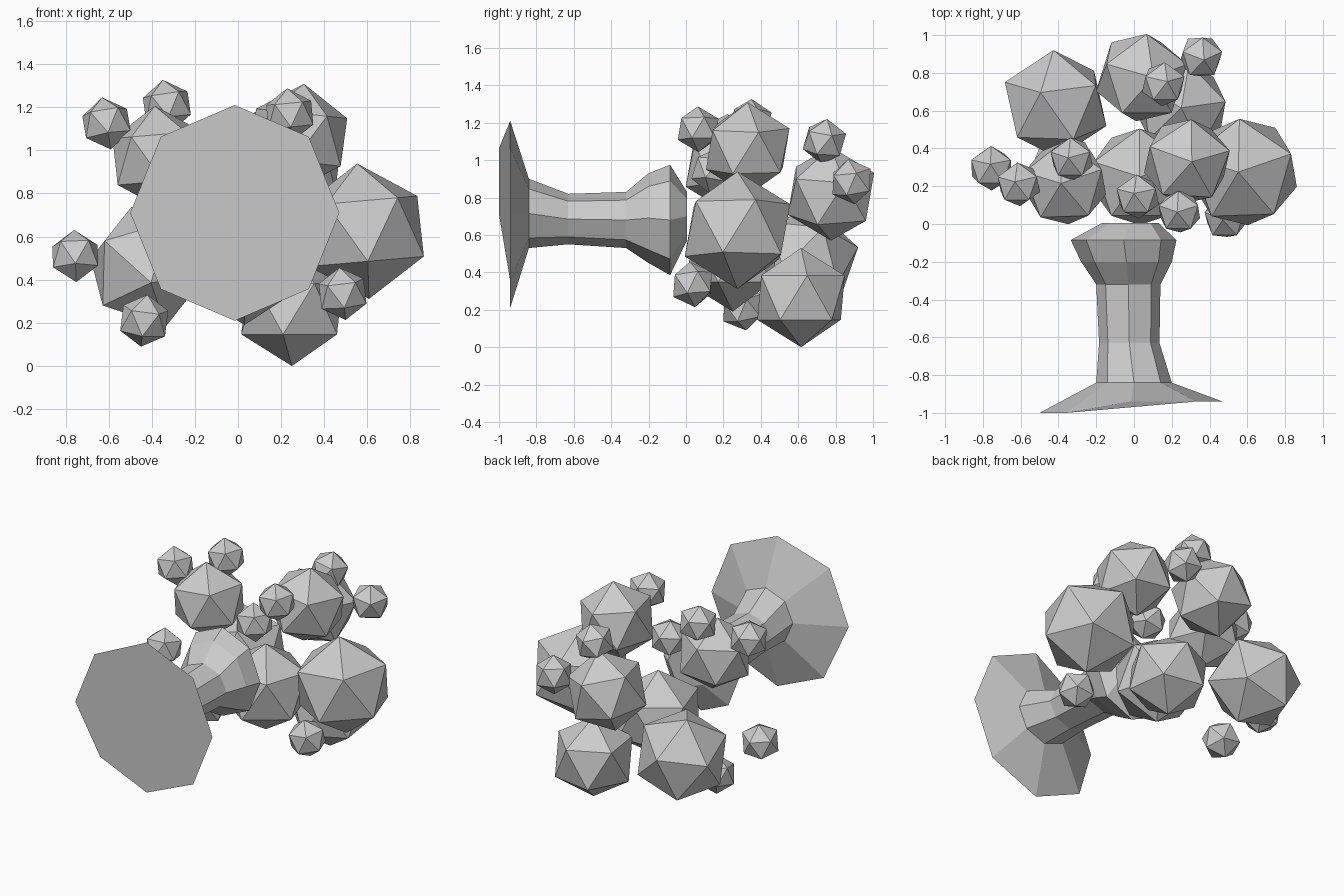
import bpy, bmesh, math, random
from mathutils import Matrix, Vector

if "Cube" in bpy.data.objects:
    bpy.data.objects.remove(bpy.data.objects["Cube"])

random.seed(4)


def make_object(name, bm):
    bmesh.ops.recalc_face_normals(bm, faces=bm.faces[:])
    mesh = bpy.data.meshes.new(name)
    bm.to_mesh(mesh)
    bm.free()
    obj = bpy.data.objects.new(name, mesh)
    bpy.context.collection.objects.link(obj)
    return obj


# Trunk: eight-sided rings lofted along y, flared at both ends
# each ring: y, centre x, centre z, radius x, radius z
rings = [
    (-0.95, -0.015, 0.71, 0.485, 0.50),
    (-0.84, 0.00, 0.715, 0.20, 0.185),
    (-0.63, -0.025, 0.685, 0.16, 0.135),
    (-0.32, -0.03, 0.68, 0.17, 0.15),
    (-0.20, -0.04, 0.69, 0.24, 0.24),
    (-0.085, -0.055, 0.68, 0.28, 0.295),
    (0.005, -0.02, 0.70, 0.15, 0.13),
]
SIDES = 8
bm = bmesh.new()
loops = []
for n, (y, cx, cz, rx, rz) in enumerate(rings):
    loop = []
    for i in range(SIDES):
        a = math.radians(90) + i * math.tau / SIDES
        yy = y
        if n == 0:  # uneven foot
            yy = -1.0 if i in (1, 2) else -0.94
        loop.append(bm.verts.new((cx + rx * math.cos(a), yy, cz + rz * math.sin(a))))
    loops.append(loop)
for lo, hi in zip(loops, loops[1:]):
    for i in range(SIDES):
        j = (i + 1) % SIDES
        bm.faces.new((lo[i], lo[j], hi[j], hi[i]))
bm.faces.new(loops[0])
bm.faces.new(loops[-1])
make_object("trunk", bm)


def leaf_ball(name, centre, radius, tilt=(0, 0), yaw=18):
    bm = bmesh.new()
    bmesh.ops.create_icosphere(bm, subdivisions=1, radius=radius)
    turn = (Matrix.Rotation(math.radians(tilt[1]), 3, 'Y')
            @ Matrix.Rotation(math.radians(tilt[0]), 3, 'X')
            @ Matrix.Rotation(math.radians(yaw), 3, 'Z'))
    for v in bm.verts:
        v.co = turn @ v.co + Vector(centre)
    make_object(name, bm)


# Large leaf clumps: centre, radius, tilt about x and y, yaw
clumps = [
    ((0.28, 0.33, 1.06), 0.25, (0, 6), 15),
    ((0.58, 0.275, 0.625), 0.315, (0, -5), 20),
    ((0.25, 0.615, 0.265), 0.265, (0, 0), 8),
    ((0.04, 0.775, 0.82), 0.258, (0, 14), 18),
    ((-0.415, 0.635, 0.46), 0.295, (-12, -16), 16),
    ((-0.365, 0.215, 0.965), 0.242, (0, -5), 20),
    ((0.03, 0.25, 0.475), 0.285, (0, 0), 18),
]
for i, (c, r, tilt, yaw) in enumerate(clumps):
    leaf_ball(f"leaf_clump_{i + 1}", c, r, tilt, yaw)

# Small leaf clumps
small = [
    (-0.61, 0.21, 1.125), (-0.33, 0.345, 1.205), (-0.755, 0.295, 0.51),
    (-0.435, 0.30, 0.21), (0.485, 0.035, 0.335), (0.24, 0.065, 1.165),
    (0.02, 0.145, 0.94), (0.155, 0.74, 1.10), (0.355, 0.885, 0.885),
]
for i, c in enumerate(small):
    tilt = (random.uniform(-12, 12), random.uniform(-12, 12))
    leaf_ball(f"small_leaf_clump_{i + 1}", c, 0.123, tilt, 18)
